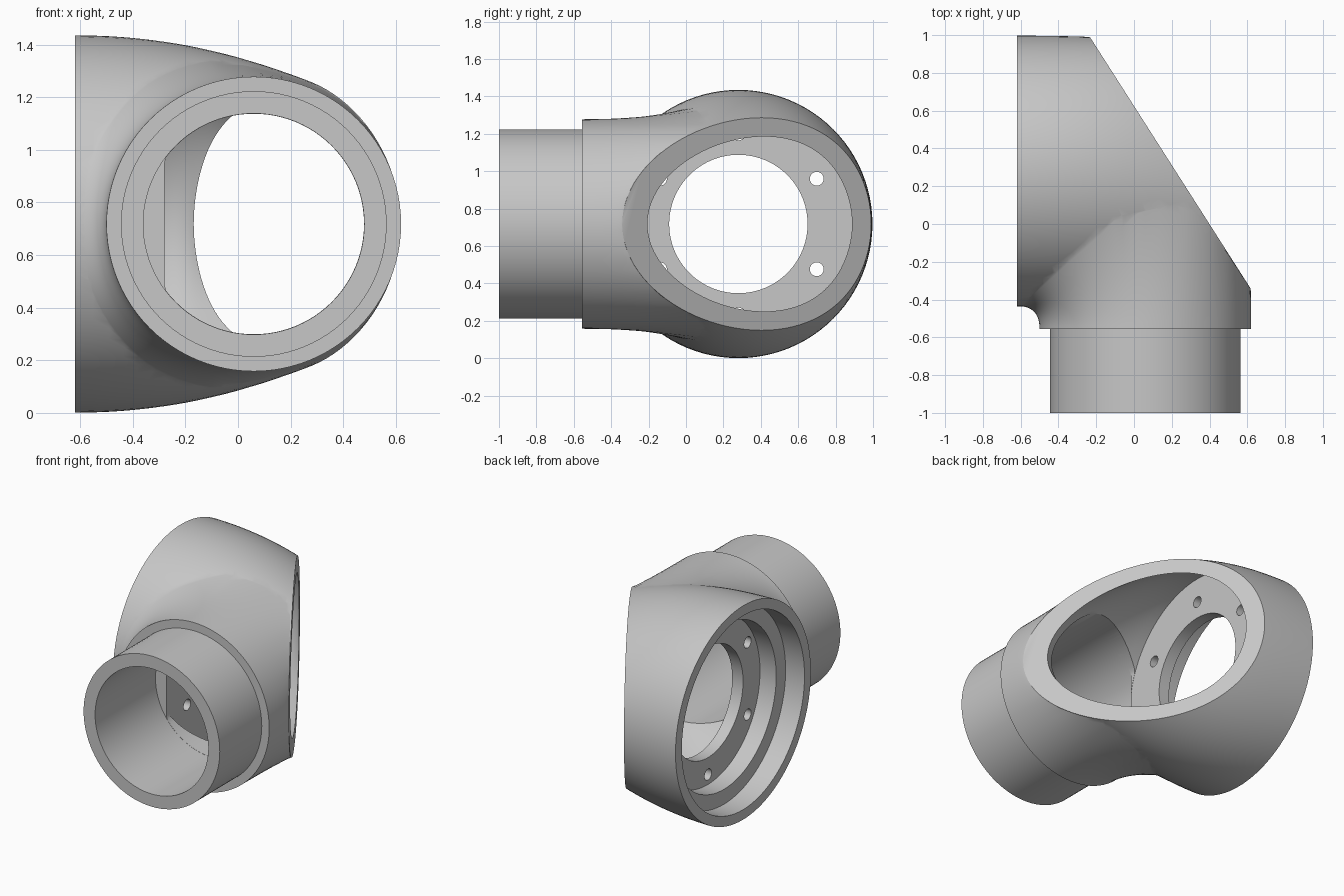
import bpy, bmesh, math
from mathutils import Vector
from mathutils.bvhtree import BVHTree

SEG = 96
ZC = 0.718          # height of both axes
BODY_Y = 0.28       # centre of the round end
NECK_X = 0.06       # centre of the neck
LEFT = -0.62        # plane of the round end

if "Cube" in bpy.data.objects:
    bpy.data.objects.remove(bpy.data.objects["Cube"])

grey = bpy.data.materials.new("light grey")
grey.use_nodes = True
grey.diffuse_color = (0.57, 0.57, 0.57, 1)
for node in grey.node_tree.nodes:
    if node.type == 'BSDF_PRINCIPLED':
        node.inputs["Base Color"].default_value = grey.diffuse_color

ANGLES = [2 * math.pi * i / SEG for i in range(SEG)]


def solid(name, rings):
    """Closed skin over a list of rings with flat end caps."""
    bm = bmesh.new()
    rows = [[bm.verts.new(p) for p in ring] for ring in rings]
    for a, b in zip(rows, rows[1:]):
        n = len(a)
        for i in range(n):
            j = (i + 1) % n
            bm.faces.new((a[i], a[j], b[j], b[i]))
    bm.faces.new(rows[0])
    bm.faces.new(rows[-1])
    bmesh.ops.recalc_face_normals(bm, faces=bm.faces)
    mesh = bpy.data.meshes.new(name)
    bm.to_mesh(mesh)
    bm.free()
    mesh.materials.append(grey)
    obj = bpy.data.objects.new(name, mesh)
    bpy.context.scene.collection.objects.link(obj)
    return obj


def ring_x(x, r, y=BODY_Y, z=ZC, angles=ANGLES):
    return [Vector((x, y + r * math.cos(a), z + r * math.sin(a))) for a in angles]


def ring_y(y, r, min_x=-9):
    return [Vector((max(min_x, NECK_X + r * math.cos(a)), y, ZC + r * math.sin(a)))
            for a in ANGLES]


def slant_oval(y_mid, half_y, half_z, lift=0.0):
    """Egg-shaped oval on the slanted plane, narrower towards the neck."""
    pts = []
    for a in ANGLES:
        y = y_mid + half_y * math.cos(a) + 0.08 * math.sin(a) ** 2
        x = 0.62 - (y + 0.34) * 0.639
        pts.append(Vector((x + 0.843 * lift, y + 0.539 * lift, ZC + half_z * math.sin(a))))
    return pts


def bezier(a, b, c, t):
    return a * (1 - t) ** 2 + b * (2 * t * (1 - t)) + c * t ** 2


def loft(start, control, end, steps):
    return [[bezier(a, b, c, k / steps) for a, b, c in zip(start, control, end)]
            for k in range(steps + 1)]


def round_to_oval(start, end, steps=20):
    control = [Vector((a.x + 0.58 * (b.x - a.x), a.y, a.z)) for a, b in zip(start, end)]
    return loft(start, control, end, steps)


def combine(target, other, operation):
    mod = target.modifiers.new(operation, 'BOOLEAN')
    mod.operation = operation
    mod.solver = 'EXACT'
    mod.object = other
    bpy.context.view_layer.objects.active = target
    bpy.ops.object.modifier_apply(modifier=mod.name)
    bpy.data.objects.remove(other)


# Main body: round end flowing into the slanted oval end
housing = solid("housing", round_to_oval(ring_x(LEFT, 0.717), slant_oval(0.325, 0.665, 0.567)))
tree = BVHTree.FromPolygons([v.co.copy() for v in housing.data.vertices],
                            [tuple(p.vertices) for p in housing.data.polygons])


def on_body(angle, r):
    """Point of the body's front seen along the neck axis."""
    while r > 0.3:
        x = max(LEFT + 0.002, NECK_X + r * math.cos(angle))
        hit = tree.ray_cast(Vector((x, -2, ZC + r * math.sin(angle))), Vector((0, 1, 0)))[0]
        if hit is not None:
            return hit
        r -= 0.002
    return Vector((NECK_X, -0.3, ZC))


# Collar: rim that flares broadly into the body
core = Vector((NECK_X, 0, ZC))
rim = ring_y(-0.555, 0.56)
bend, foot = [], []
for a, p in zip(ANGLES, rim):
    flare = min(0.12, 0.075 * (1 - math.cos(a)))
    bend.append(Vector((p.x, on_body(a, 0.56).y - 0.2 * math.sin(a) ** 2, p.z)))
    foot.append(on_body(a, 0.56 + flare).lerp(core, 0.006))
collar = solid("collar", loft(rim, bend, foot, 18) + [ring_y(0, 0.02)])
combine(housing, collar, 'UNION')

# Slanted end trimmed flat across body and collar
combine(housing, solid("slant_cutter", [slant_oval(0.325, 1.2, 1.2, -0.003),
                                        slant_oval(0.325, 1.2, 1.2, 0.8)]), 'DIFFERENCE')

# Neck pipe
neck = solid("neck", [ring_y(-1, 0.505), ring_y(-0.5, 0.505)])
combine(housing, neck, 'UNION')

# Inner cavity behind the slanted opening
cavity = solid("cavity_cutter",
               round_to_oval(ring_x(-0.28, 0.65), slant_oval(0.3375, 0.5425, 0.465), 12)
               + [slant_oval(0.3375, 0.5425, 0.465, 0.06)])
combine(housing, cavity, 'DIFFERENCE')

# Neck bore, opened into the cavity but only nicking the mounting plate
combine(housing, solid("bore_cutter", [ring_y(-1.1, 0.42), ring_y(-0.36, 0.42)]), 'DIFFERENCE')
combine(housing, solid("bore_end_cutter", [ring_y(-0.38, 0.419, -0.279),
                                           ring_y(0.1, 0.419, -0.279)]), 'DIFFERENCE')

# Stepped recess and hole of the mounting plate
for r, depth in ((0.65, -0.48), (0.55, -0.36), (0.37, -0.2)):
    combine(housing, solid("recess_cutter", [ring_x(-0.7, r), ring_x(depth, r)]), 'DIFFERENCE')

# Six screw holes
for k in range(6):
    a = math.radians(30 + 60 * k)
    y, z = BODY_Y + 0.484 * math.cos(a), ZC + 0.484 * math.sin(a)
    screw = [ring_x(x, 0.037, y, z, ANGLES[::4]) for x in (-0.45, -0.2)]
    combine(housing, solid("screw_cutter", screw), 'DIFFERENCE')

# Smooth shading with crisp edges
bpy.ops.object.select_all(action='DESELECT')
housing.select_set(True)
bpy.context.view_layer.objects.active = housing
bpy.ops.object.shade_smooth_by_angle(angle=math.radians(30))
